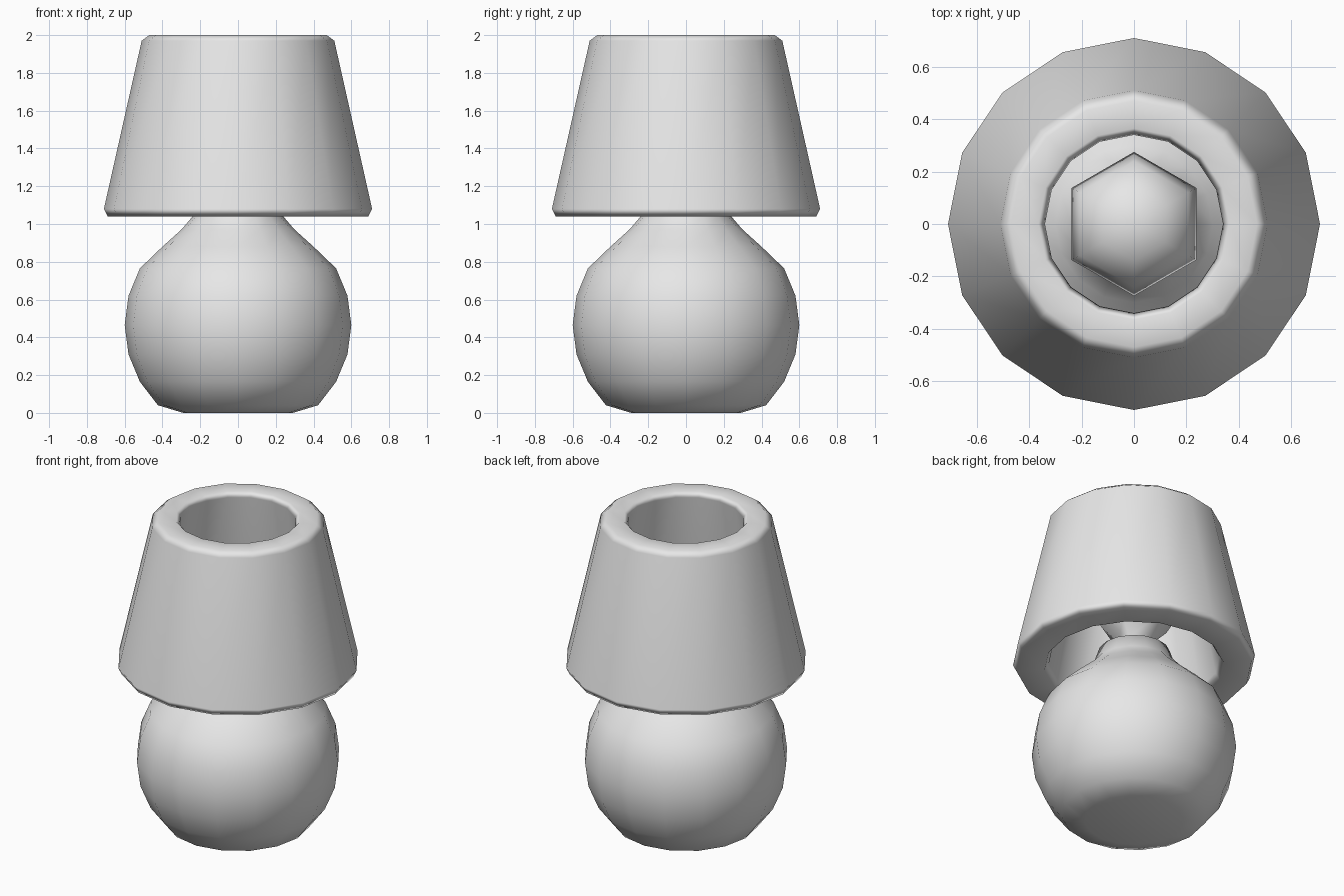
import bpy, bmesh, math

if "Cube" in bpy.data.objects:
    bpy.data.objects.remove(bpy.data.objects["Cube"])

# One plain grey for the whole lamp
grey = bpy.data.materials.new("plain_grey")
grey.use_nodes = True
colour = (0.8, 0.8, 0.8, 1)
grey.diffuse_color = colour
grey.node_tree.nodes["Principled BSDF"].inputs["Base Color"].default_value = colour


def lathe(name, profile, sides, closed=False):
    """Turn a (radius, height) profile about z; closed joins its ends."""
    bm = bmesh.new()
    rings = []
    for r, z in profile:
        if r == 0:
            rings.append([bm.verts.new((0, 0, z))] * sides)
            continue
        angles = [math.tau * i / sides + math.pi / 2 for i in range(sides)]
        rings.append([bm.verts.new((r * math.cos(a), r * math.sin(a), z)) for a in angles])
    pairs = list(zip(rings, rings[1:]))
    if closed:
        pairs.append((rings[-1], rings[0]))
    for low, high in pairs:
        for i in range(sides):
            j = (i + 1) % sides
            corners = dict.fromkeys((low[i], low[j], high[j], high[i]))
            bm.faces.new(list(corners))
    bmesh.ops.recalc_face_normals(bm, faces=bm.faces)
    for f in bm.faces:
        f.smooth = True
    mesh = bpy.data.meshes.new(name)
    bm.to_mesh(mesh)
    bm.free()
    mesh.materials.append(grey)
    obj = bpy.data.objects.new(name, mesh)
    bpy.context.collection.objects.link(obj)
    return obj


# Round base: a ball cut flat underneath, drawn up into a neck
centre, radius = 0.465, 0.6
ball = [(radius * math.cos(math.radians(a)), centre + radius * math.sin(math.radians(a)))
        for a in range(-45, 31, 15)]
neck = [(0.4, 0.88), (0.3, 0.97), (0.24, 1.04), (0.21, 1.13)]
lathe("base", [(0, 0), (0.29, 0)] + ball + neck + [(0, 1.13)], 16)

# Thick hollow shade with chamfered rims, open at both ends
shade = lathe("shade", [(0.69, 1.04), (0.71, 1.08), (0.51, 1.97), (0.47, 2),
                        (0.365, 2), (0.34, 1.97), (0.5, 1.08), (0.525, 1.04)], 16, closed=True)
shade.modifiers.new("even_shading", "WEIGHTED_NORMAL")

# Six-sided bulb standing on the neck
lathe("bulb", [(0.08, 1.12), (0.09, 1.19), (0.19, 1.28), (0.275, 1.42),
               (0.24, 1.55), (0.14, 1.64), (0, 1.67)], 6)
